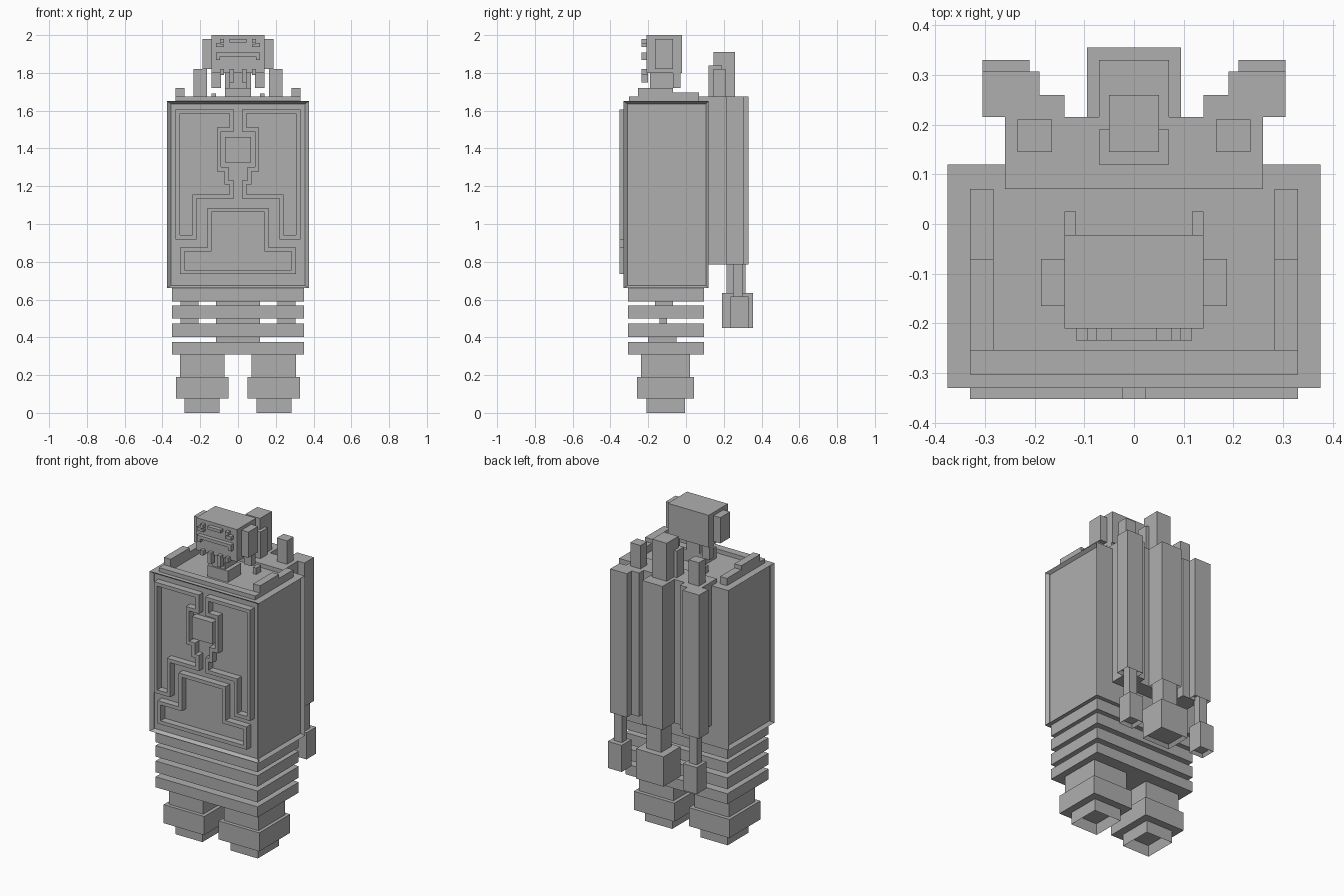
import bpy, bmesh
from mathutils import Vector

if "Cube" in bpy.data.objects:
    bpy.data.objects.remove(bpy.data.objects["Cube"])

GREY = (0.43, 0.43, 0.43, 1)
mat = bpy.data.materials.new("plain grey")
mat.use_nodes = True
mat.diffuse_color = GREY
mat.node_tree.nodes["Principled BSDF"].inputs["Base Color"].default_value = GREY


def add_box(bm, x, y, z):
    """Add an axis-aligned box from three (low, high) ranges."""
    verts = bmesh.ops.create_cube(bm, size=1)["verts"]
    for v in verts:
        v.co = Vector([(r[0] + r[1]) / 2 + c * (r[1] - r[0]) for c, r in zip(v.co, (x, y, z))])


def finish(name, bm):
    mesh = bpy.data.meshes.new(name)
    bm.to_mesh(mesh)
    bm.free()
    mesh.materials.append(mat)
    obj = bpy.data.objects.new(name, mesh)
    bpy.context.collection.objects.link(obj)
    return obj


def box(name, x, y, z, recess=(), width=0.02, depth=0.02):
    """Box whose faces along the recess directions get a sunken panel."""
    bm = bmesh.new()
    add_box(bm, x, y, z)
    bm.normal_update()
    for d in recess:
        face = max(bm.faces, key=lambda f: f.normal.dot(Vector(d)) + f.calc_area() * 0.001)
        bmesh.ops.inset_region(bm, faces=[face], thickness=width)
        for v in face.verts:
            v.co -= Vector(d) * depth
        bm.normal_update()
    return finish(name, bm)


def pair(name, x, y, z, **kw):
    box("left_" + name, x, y, z, **kw)
    box("right_" + name, (-x[1], -x[0]), y, z, **kw)


def trim(name, points, y=(-0.352, -0.305), half=0.011):
    """Raised rim following an upright path, on both sides of the front."""
    bm = bmesh.new()
    for (xa, za), (xb, zb) in zip(points, points[1:]):
        lo, hi = min(xa, xb) - half, max(xa, xb) + half
        zr = (min(za, zb) - half, max(za, zb) + half)
        add_box(bm, (lo, hi), y, zr)
        add_box(bm, (-hi, -lo), y, zr)
    finish(name, bm)


DOWN = [(0, 0, -1)]

# Torso with sunken front and side panels
box("torso", (-.375, .375), (-.33, .12), (.66, 1.65),
    recess=[(0, -1, 0), (1, 0, 0), (-1, 0, 0)])

# Raised front ornament
upper = [(.319, 1.595), (.033, 1.595), (.033, 1.5), (.1, 1.5), (.1, 1.29), (.06, 1.29),
         (.06, 1.22), (.033, 1.22), (.033, 1.145), (.23, 1.145), (.23, .93), (.319, .93)]
trim("chest_trim", upper + upper[:1])
trim("belly_trim", [(0, 1.075), (.15, 1.075), (.15, .865), (.295, .865), (.295, .745), (0, .745)])
box("chest_plate", (-.07, .07), (-.352, -.305), (1.325, 1.46))

# Shoulder ledges
box("front_ledge", (-.33, .33), (-.303, -.255), (1.64, 1.675))
pair("shoulder_ledge", (.283, .33), (-.255, .07), (1.64, 1.695))
pair("shoulder_bar", (.283, .33), (-.255, -.07), (1.64, 1.72))

# Neck and head
box("neck", (-.07, .07), (-.2, -.07), (1.64, 1.72))
box("throat", (-.045, .045), (-.19, -.07), (1.7, 1.81))
pair("jaw_side", (.09, .14), (-.07, -.03), (1.72, 1.81))
pair("neck_post", (.117, .14), (-.022, .025), (1.64, 1.69))
box("head", (-.14, .14), (-.21, -.022), (1.8, 2))
pair("ear", (.13, .187), (-.165, -.07), (1.82, 1.98))

# Face details
FACE = (-.235, -.2)
box("brow", (-.045, .045), FACE, (1.962, 1.98))
pair("eye_upper", (.075, .095), FACE, (1.958, 1.98))
pair("eye_lower", (.09, .117), FACE, (1.936, 1.958))
pair("eye_inner", (.075, .09), FACE, (1.936, 1.95))
box("mouth", (-.117, .117), FACE, (1.888, 1.908))
pair("mouth_end", (.095, .117), FACE, (1.868, 1.889))
pair("outer_tooth", (.075, .095), FACE, (1.79, 1.82))
pair("inner_tooth", (.022, .045), FACE, (1.75, 1.82))

# Back pack: slab, columns and stacks
PACK = (.785, 1.675)
box("pack_slab", (-.26, .26), (.07, .215), PACK)
pair("pack_step", (.14, .25), (.2, .26), PACK)
pair("side_column", (.19, .305), (.215, .307), PACK, recess=DOWN)
box("centre_column", (-.07, .07), (.2, .33), PACK, recess=DOWN)
pair("side_stack", (.165, .235), (.145, .21), (1.66, 1.82))
box("centre_stack", (-.05, .05), (.145, .26), (1.66, 1.91))
box("centre_stack_base", (-.07, .07), (.12, .19), (1.66, 1.84))

# Exhaust pipes with hollow nozzles
pair("side_pipe", (.23, .285), (.25, .3), (.6, .81))
pair("side_nozzle", (.21, .305), (.235, .33), (.45, .615), recess=DOWN, width=.015)
box("centre_pipe", (-.05, .05), (.215, .315), (.62, .81))
box("centre_nozzle", (-.095, .095), (.19, .355), (.45, .635), recess=DOWN)

# Waist plates and the spacers between them
for i, z in enumerate([(.59, .66), (.5, .568), (.403, .473), (.31, .375)]):
    box(f"waist_plate_{i + 1}", (-.35, .35), (-.308, .095), z)
for i, (y, z) in enumerate([((-.165, -.07), (.56, .6)), ((-.14, -.1), (.465, .51)),
                            ((-.2, -.05), (.37, .41))]):
    box(f"waist_core_{i + 1}", (-.117, .117), y, z)

# Legs, boots and hollow feet
pair("leg", (.072, .308), (-.238, .02), (.18, .315))
pair("boot", (.05, .328), (-.26, .043), (.075, .19))
pair("foot", (.097, .283), (-.21, -.004), (0, .08), recess=DOWN, depth=.06)
